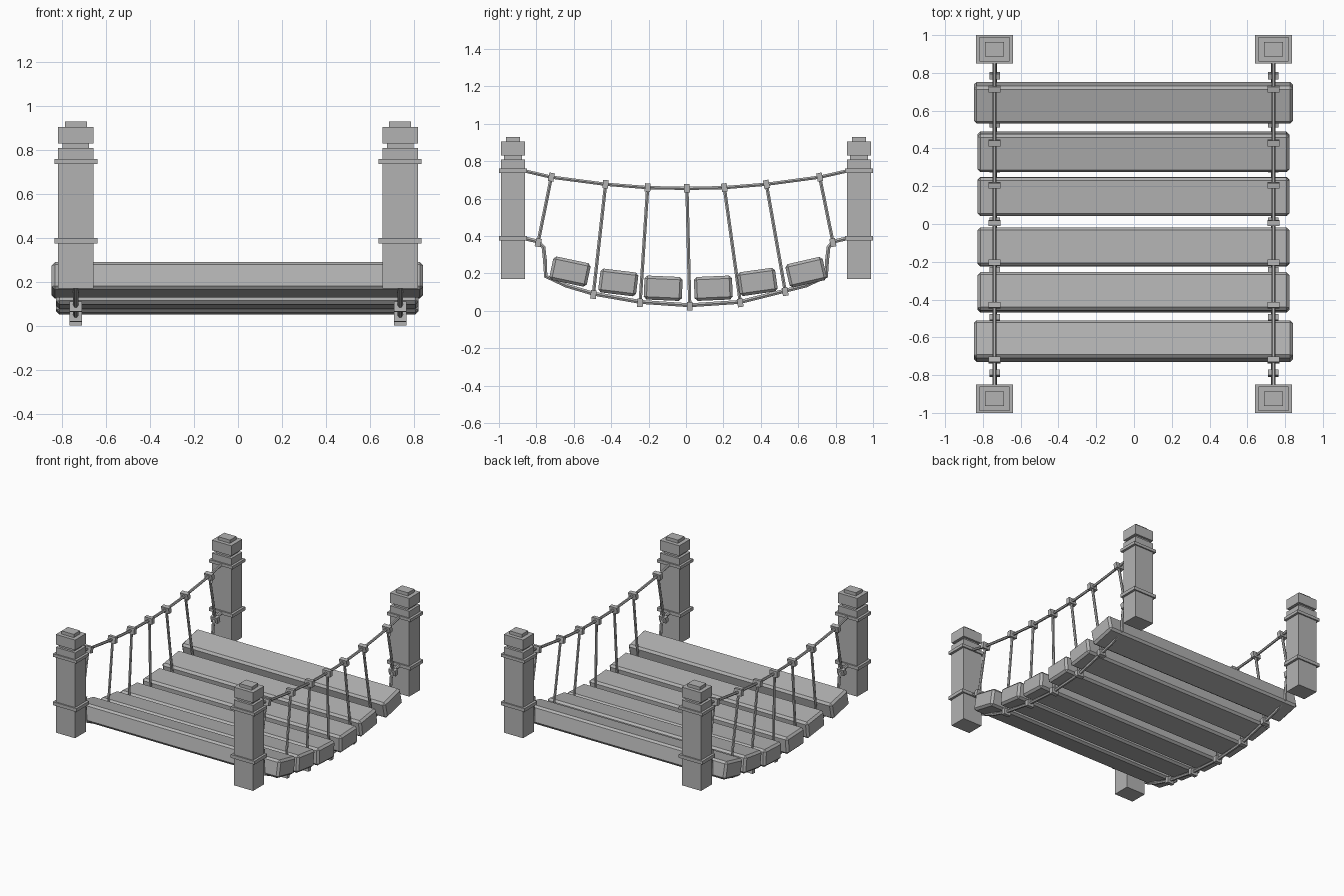
import bpy, math
from mathutils import Vector

if "Cube" in bpy.data.objects:
    bpy.data.objects.remove(bpy.data.objects["Cube"])

GREY = (0.45, 0.45, 0.45, 1)
mat = bpy.data.materials.new("plain grey")
mat.use_nodes = True
mat.diffuse_color = GREY
mat.node_tree.nodes["Principled BSDF"].inputs["Base Color"].default_value = GREY


def block(name, centre, size, tilt=0.0, bevel=0.0):
    """Box tilted about the x axis, with optional chamfered edges."""
    bpy.ops.mesh.primitive_cube_add(size=1, location=centre)
    ob = bpy.context.object
    ob.name = name
    ob.scale = size
    bpy.ops.object.transform_apply(location=False, rotation=False, scale=True)
    ob.rotation_euler.x = tilt
    ob.data.materials.append(mat)
    if bevel:
        mod = ob.modifiers.new("chamfer", "BEVEL")
        mod.width = bevel
        mod.segments = 1
    return ob


def rope(name, x, path, radius):
    """Round flat-shaded cord through (y, z) points in the plane at x."""
    curve = bpy.data.curves.new(name, "CURVE")
    curve.dimensions = "3D"
    curve.bevel_depth = radius
    curve.bevel_resolution = 1
    curve.use_fill_caps = True
    spline = curve.splines.new("POLY")
    spline.points.add(len(path) - 1)
    for p, (y, z) in zip(spline.points, path):
        p.co = (x, y, z, 1)
    spline.use_smooth = False
    ob = bpy.data.objects.new(name, curve)
    bpy.context.collection.objects.link(ob)
    curve.materials.append(mat)


# Posts: part, bottom, top, width, depth
POST = [("body", 0.17, 0.81, 0.16, 0.13), ("neck", 0.80, 0.84, 0.12, 0.096),
        ("cap", 0.83, 0.906, 0.16, 0.13), ("cap_top", 0.90, 0.93, 0.10, 0.075),
        ("upper_band", 0.738, 0.76, 0.196, 0.15), ("lower_band", 0.375, 0.40, 0.196, 0.15)]
SIDE_X = 0.738
for side, sx in (("left", 1), ("right", -1)):
    for end, sy in (("front", -1), ("back", 1)):
        for part, lo, hi, w, d in POST:
            block(f"{end}_{side}_post_{part}", (sx * SIDE_X, sy * 0.925, (lo + hi) / 2), (w, d, hi - lo))

# Deck planks: y, z, tilt in degrees, length
PLANKS = [(-0.62, 0.21, -12, 1.69), (-0.362, 0.152, -7, 1.65), (-0.122, 0.121, -2.5, 1.65),
          (0.146, 0.121, 2.5, 1.65), (0.382, 0.155, 8, 1.65), (0.642, 0.207, 13, 1.69)]
for i, (y, z, deg, length) in enumerate(PLANKS):
    block(f"plank_{i + 1}", (-0.003, y, z), (length, 0.204, 0.128), math.radians(deg), 0.015)

# Rope railings with hangers and clamps
TOP = [(-0.72, 0.715), (-0.43, 0.677), (-0.205, 0.659), (0.005, 0.655),
       (0.205, 0.659), (0.43, 0.677), (0.715, 0.715)]
LOW = [(-0.79, 0.37), (-0.495, 0.092), (-0.245, 0.048), (0.02, 0.03),
       (0.29, 0.048), (0.53, 0.108), (0.785, 0.37)]
DROP = [(-0.762, 0.34), (-0.754, 0.27), (-0.75, 0.185), (-0.64, 0.135)]
rail_path = [(-0.87, 0.75)] + TOP + [(0.87, 0.75)]
deck_path = ([(-0.87, 0.39), LOW[0]] + DROP + LOW[1:6]
             + [(-y, z) for y, z in reversed(DROP)] + [LOW[6], (0.87, 0.39)])
for side, sx in (("left", 1), ("right", -1)):
    x = sx * SIDE_X
    rope(f"{side}_rail_rope", x, rail_path, 0.010)
    rope(f"{side}_deck_rope", x, deck_path, 0.012)
    for i, (a, b) in enumerate(zip(TOP, LOW)):
        rope(f"{side}_hanger_{i + 1}", x, [a, b], 0.010)
        d = Vector(a) - Vector(b)
        tilt = -math.atan2(d.x, d.y)
        block(f"{side}_rail_clamp_{i + 1}", (x, *a), (0.062, 0.03, 0.045), tilt)
        block(f"{side}_deck_clamp_{i + 1}", (x, b[0], b[1] - 0.005), (0.056, 0.03, 0.045), tilt)
